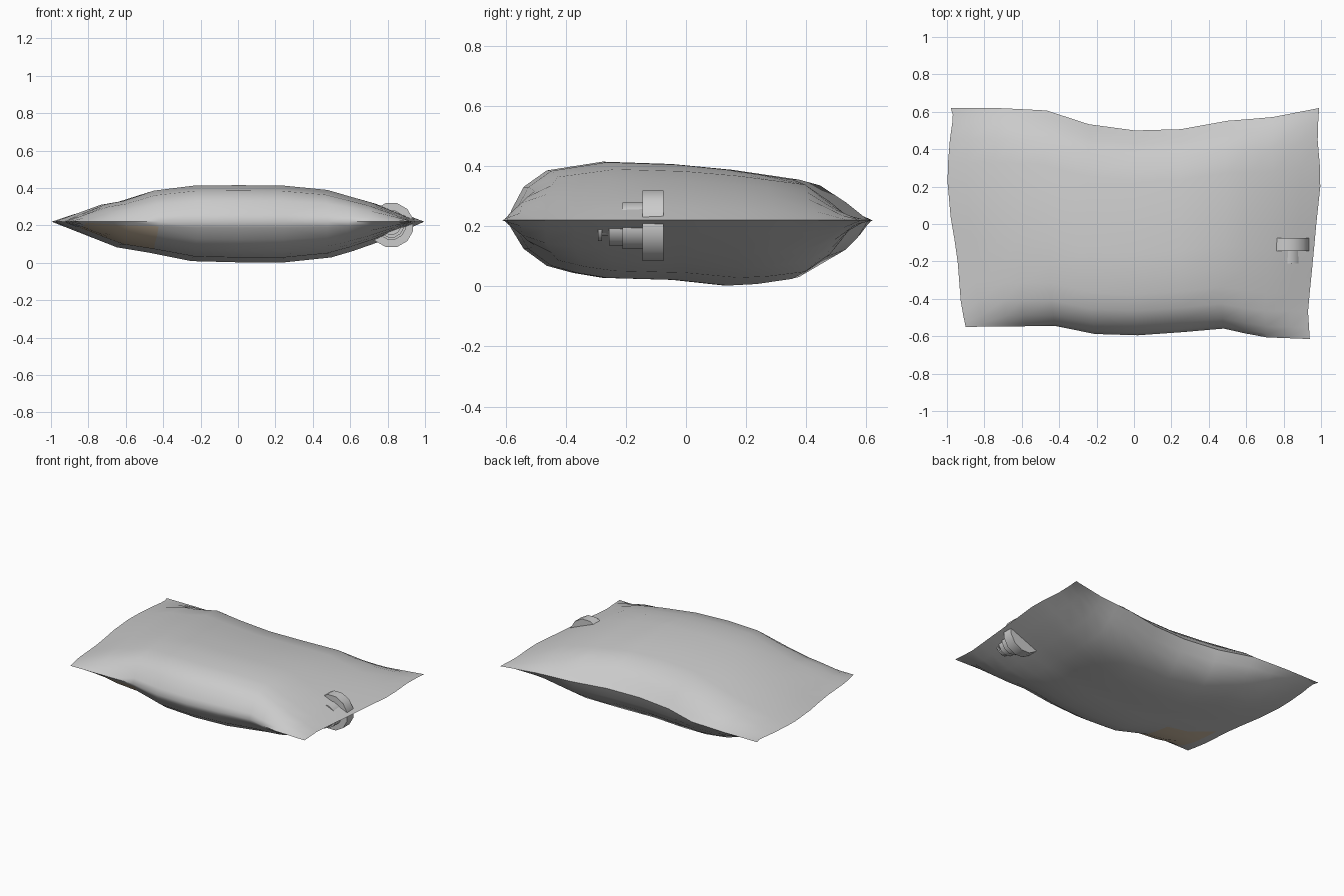
import bpy, bmesh, math
from mathutils import Matrix

if "Cube" in bpy.data.objects:
    bpy.data.objects.remove(bpy.data.objects["Cube"])

SEAM_Z = 0.22


def lerp(pts, t):
    """Piecewise-linear lookup in a list of (t, value) points."""
    for (a, va), (b, vb) in zip(pts, pts[1:]):
        if t <= b:
            return va + (vb - va) * (t - a) / (b - a)
    return pts[-1][1]


def finish(bm, name, angle):
    bmesh.ops.recalc_face_normals(bm, faces=bm.faces)
    mesh = bpy.data.meshes.new(name)
    bm.to_mesh(mesh)
    bm.free()
    ob = bpy.data.objects.new(name, mesh)
    bpy.context.collection.objects.link(ob)
    bpy.ops.object.select_all(action='DESELECT')
    ob.select_set(True)
    bpy.context.view_layer.objects.active = ob
    bpy.ops.object.shade_smooth_by_angle(angle=math.radians(angle))
    return ob


# Outline of the cushion seam (edge position along each side)
back = [(-1, .62), (-.74, .62), (-.48, .607), (-.24, .53), (0, .5),
        (.24, .505), (.48, .55), (.74, .57), (1, .62)]
front = [(-1, -.55), (-.48, -.545), (-.24, -.59), (0, -.595),
         (.24, -.58), (.48, -.555), (.72, -.605), (1, -.615)]
left = [(-1, -.9), (-.8, -.925), (-.35, -.945), (0, -.98),
        (.38, -1), (.8, -.98), (.92, -.965), (1, -.98)]
right = [(-1, .94), (-.75, .93), (-.35, .955), (0, .975),
         (.38, 1), (.76, .98), (1, .99)]

# Bulge profiles across the width (u) and depth (v)
top_u = [(-1, 0), (-.75, .48), (-.65, .57), (-.48, .85), (-.25, .99), (0, 1),
         (.25, .99), (.5, .87), (.75, .52), (.9, .22), (1, 0)]
top_v = [(-1, 0), (-.97, .2), (-.9, .57), (-.76, .85), (-.42, 1), (0, .96),
         (.32, .87), (.72, .7), (.87, .36), (1, 0)]
low_u = [(-1, 0), (-.65, .63), (-.48, .76), (-.25, .97), (0, 1), (.25, 1),
         (.5, .88), (.7, .61), (1, 0)]
low_v = [(-1, 0), (-.92, .4), (-.73, .75), (-.42, .88), (0, .91), (.3, 1),
         (.68, .95), (.8, .78), (.92, .45), (1, 0)]

us = [-1, -.9, -.75, -.65, -.48, -.25, 0, .25, .5, .62, .75, .9, 1]
vs = [-1, -.97, -.9, -.76, -.6, -.42, -.2, 0, .32, .5, .72, .87, .94, 1]


def cushion_xy(u, v):
    s, t = (u + 1) / 2, (v + 1) / 2
    x = lerp(left, v) * (1 - s) + lerp(right, v) * s
    # corners keep their own inset so the sides can taper
    y = lerp(front, u) * (1 - t) + lerp(back, u) * t
    return x, y


# Cushion: two bulged sheets joined at the seam
bm = bmesh.new()
for fu, fv, amp in ((top_u, top_v, .195), (low_u, low_v, -.218)):
    grid = [[bm.verts.new((*cushion_xy(u, v),
                           SEAM_Z + amp * lerp(fu, u) * lerp(fv, v)))
             for u in us] for v in vs]
    for j in range(len(vs) - 1):
        for i in range(len(us) - 1):
            f = bm.faces.new((grid[j][i], grid[j][i + 1],
                              grid[j + 1][i + 1], grid[j + 1][i]))
            # worn brown patch beneath the front left corner
            c = f.calc_center_median()
            if amp < 0 and -.86 < c.x < -.45 and -.52 < c.y < -.15:
                f.material_index = 1
bmesh.ops.remove_doubles(bm, verts=bm.verts, dist=1e-4)
cushion = finish(bm, "cushion", 65)
for name, col in (("fabric", (.8, .8, .8, 1)), ("brown_patch", (.66, .54, .4, 1))):
    m = bpy.data.materials.new(name)
    m.diffuse_color = col
    m.use_nodes = True
    m.node_tree.nodes["Principled BSDF"].inputs["Base Color"].default_value = m.diffuse_color
    cushion.data.materials.append(m)


# Stepped knob through the right end, axis along y
def disc(name, r, y0, y1, sides):
    b = bmesh.new()
    mat = (Matrix.Translation((.82, (y0 + y1) / 2, .202))
           @ Matrix.Rotation(math.pi / 2, 4, 'X')
           @ Matrix.Rotation(math.pi / sides, 4, 'Z'))
    bmesh.ops.create_cone(b, cap_ends=True, segments=sides, radius1=r,
                          radius2=r, depth=y1 - y0, matrix=mat)
    return finish(b, name, 40)


disc("knob_disc", .121, -.145, -.075, 12)
disc("knob_step_large", .08, -.212, -.145, 12)
disc("knob_step_small", .068, -.256, -.212, 12)
disc("knob_stem", .035, -.28, -.256, 12)
disc("knob_tip", .053, -.293, -.28, 12)
